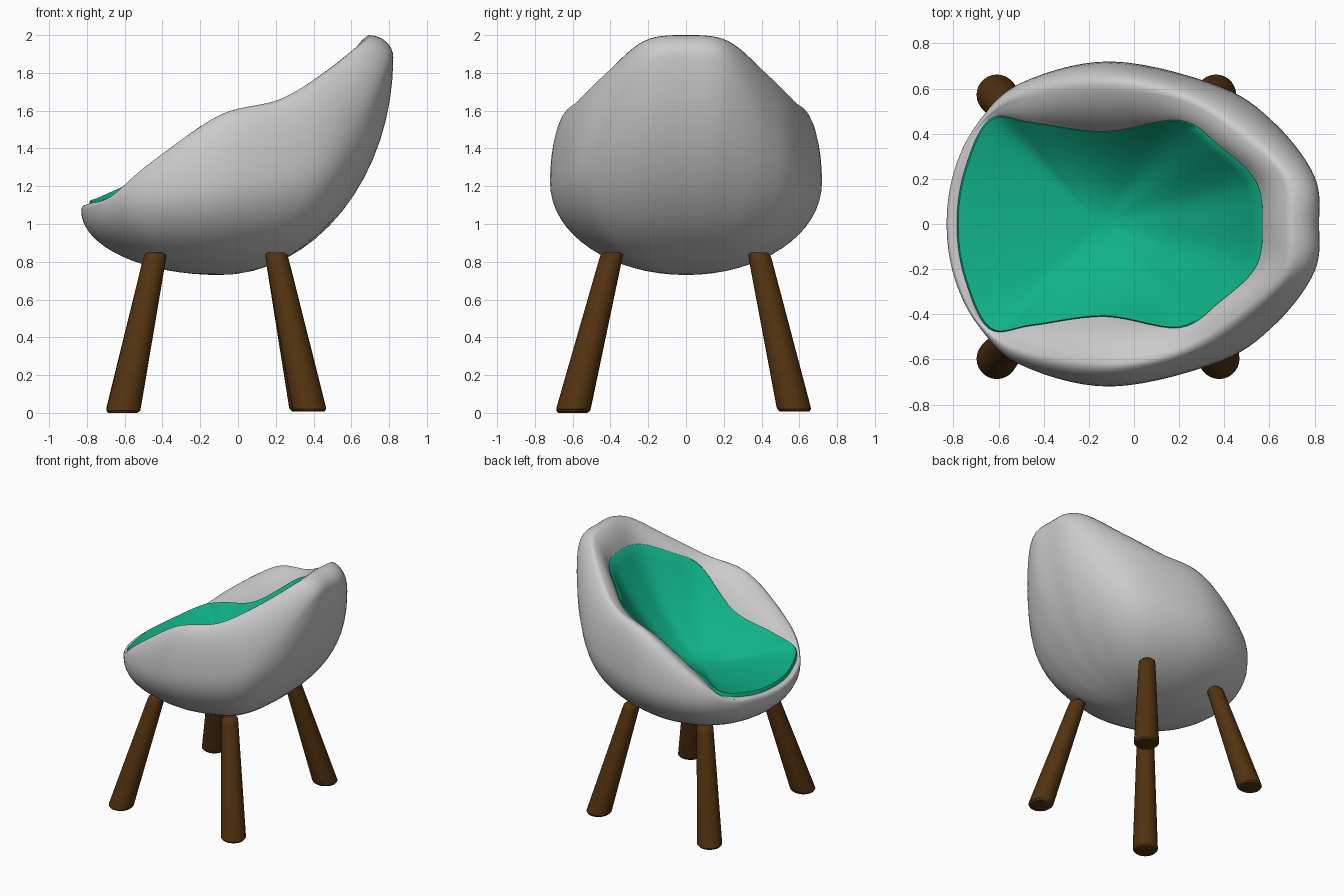
import bpy, bmesh, math
from mathutils import Vector

if "Cube" in bpy.data.objects:
    bpy.data.objects.remove(bpy.data.objects["Cube"])

SUB = 7  # smooth steps between control points


def loop(points):
    """Closed smooth ring from control points on the +y half, mirrored in y."""
    half = [Vector(p) for p in points]
    ctrl = half + [Vector((p.x, -p.y, p.z)) for p in half[-2:0:-1]]
    n, ring = len(ctrl), []
    for i in range(n):
        a, b, c, d = (ctrl[(i + k) % n] for k in (-1, 0, 1, 2))
        for s in range(SUB):
            t = s / SUB
            ring.append(0.5 * (2 * b + (c - a) * t + (2 * a - 5 * b + 4 * c - d) * t * t
                               + (3 * b - a - 3 * c + d) * t ** 3))
    return ring


def blend(a, b, h, v):
    """Ring between a and b: h = horizontal share, v = vertical share."""
    return [Vector((p.x + (q.x - p.x) * h, p.y + (q.y - p.y) * h, p.z + (q.z - p.z) * v))
            for p, q in zip(a, b)]


def lift(ring, dz):
    return [p + Vector((0, 0, dz)) for p in ring]


def loft(name, rings, cap_start=None, cap_end=None, color=None, angle=60):
    bm = bmesh.new()
    vs = [[bm.verts.new(p) for p in r] for r in rings]
    n = len(vs[0])
    for r, s in zip(vs, vs[1:]):
        for i in range(n):
            j = (i + 1) % n
            bm.faces.new((r[i], r[j], s[j], s[i]))
    for ring, centre in ((vs[0], cap_start), (vs[-1], cap_end)):
        if centre is not None:
            c = bm.verts.new(centre)
            for i in range(n):
                bm.faces.new((ring[i], ring[(i + 1) % n], c))
    bmesh.ops.recalc_face_normals(bm, faces=bm.faces)
    me = bpy.data.meshes.new(name)
    bm.to_mesh(me)
    bm.free()
    ob = bpy.data.objects.new(name, me)
    bpy.context.collection.objects.link(ob)
    if color:
        mat = bpy.data.materials.new(name + "_material")
        mat.diffuse_color = color
        mat.use_nodes = True
        mat.node_tree.nodes["Principled BSDF"].inputs["Base Color"].default_value = mat.diffuse_color
        me.materials.append(mat)
    bpy.ops.object.select_all(action='DESELECT')
    ob.select_set(True)
    bpy.context.view_layer.objects.active = ob
    bpy.ops.object.shade_smooth_by_angle(angle=math.radians(angle))
    return ob


# Guide rings, from the back (+x) round to the front lip (-x)
belt = loop([(.82, 0, 1.88), (.80, .21, 1.84), (.63, .44, 1.52), (.38, .61, 1.30), (-.1, .72, 1.22),
             (-.5, .625, 1.16), (-.69, .45, 1.11), (-.795, .24, 1.08), (-.83, 0, 1.07)])
crest = loop([(.69, 0, 2.0), (.67, .22, 1.97), (.47, .41, 1.81), (.22, .56, 1.66), (-.1, .62, 1.575),
              (-.45, .565, 1.33), (-.66, .46, 1.15), (-.78, .24, 1.11), (-.81, 0, 1.10)])
edge = loop([(.57, 0, 1.80), (.54, .19, 1.78), (.38, .345, 1.70), (.20, .46, 1.60), (-.13, .41, 1.35),
             (-.45, .45, 1.24), (-.64, .465, 1.16), (-.75, .24, 1.11), (-.785, 0, 1.10)])
n = len(belt)
bottom = Vector((-.1, 0, .73))
middle = Vector((-.15, 0, 1.08))
base, floor = [bottom] * n, [middle] * n

# Shell: bowl, rolled rim, inner wall, hollow seat
rings = []
for i in range(1, 17):
    a = i / 16 * math.pi / 2
    rings.append(blend(base, belt, math.sin(a), 1 - math.cos(a)))
for i in range(1, 9):
    a = i / 8 * math.pi / 2
    rings.append(blend(belt, crest, 1 - math.cos(a), math.sin(a)))
for i in range(1, 9):
    t = i / 8
    rings.append(blend(crest, edge, 1.3 * t * (1 - t) + t * t, .5 * t * (1 - t) + t * t))
for i in range(9, 0, -1):
    rings.append(blend(floor, edge, i / 10, (i / 10) ** 2))
loft("shell", rings, bottom, middle)

# Cushion: thin raised pad following the hollow
pad = [lift(edge, -.02), lift(edge, .018), lift(blend(floor, edge, .99, .98), .028)]
pad += [lift(blend(floor, edge, i / 16, (i / 16) ** 2), .03) for i in range(15, 0, -1)]
loft("cushion", pad, None, middle + Vector((0, 0, .03)), (.005, .45, .25, 1), 50)

# Legs: splayed tapered posts
SIDES = 28
for name, foot, top in (("front_left_leg", (-.61, -.60), (-.435, -.39)),
                        ("front_right_leg", (.38, -.60), (.20, -.39)),
                        ("back_left_leg", (-.61, .575), (-.435, .385)),
                        ("back_right_leg", (.365, .575), (.20, .385))):
    foot, top = Vector((*foot, .008)), Vector((*top, .85))
    if foot.x < 0 and foot.y < 0:
        foot.z = 0
    posts = []
    for t, r in ((0, .078), (.015, .09), (.04, .09), (.95, .061), (.985, .058), (1, .045)):
        c = foot.lerp(top, t)
        posts.append([c + Vector((r * math.cos(k * math.tau / SIDES), r * math.sin(k * math.tau / SIDES), 0))
                      for k in range(SIDES)])
    loft(name, posts, foot, top, (.085, .032, .005, 1), 40)
